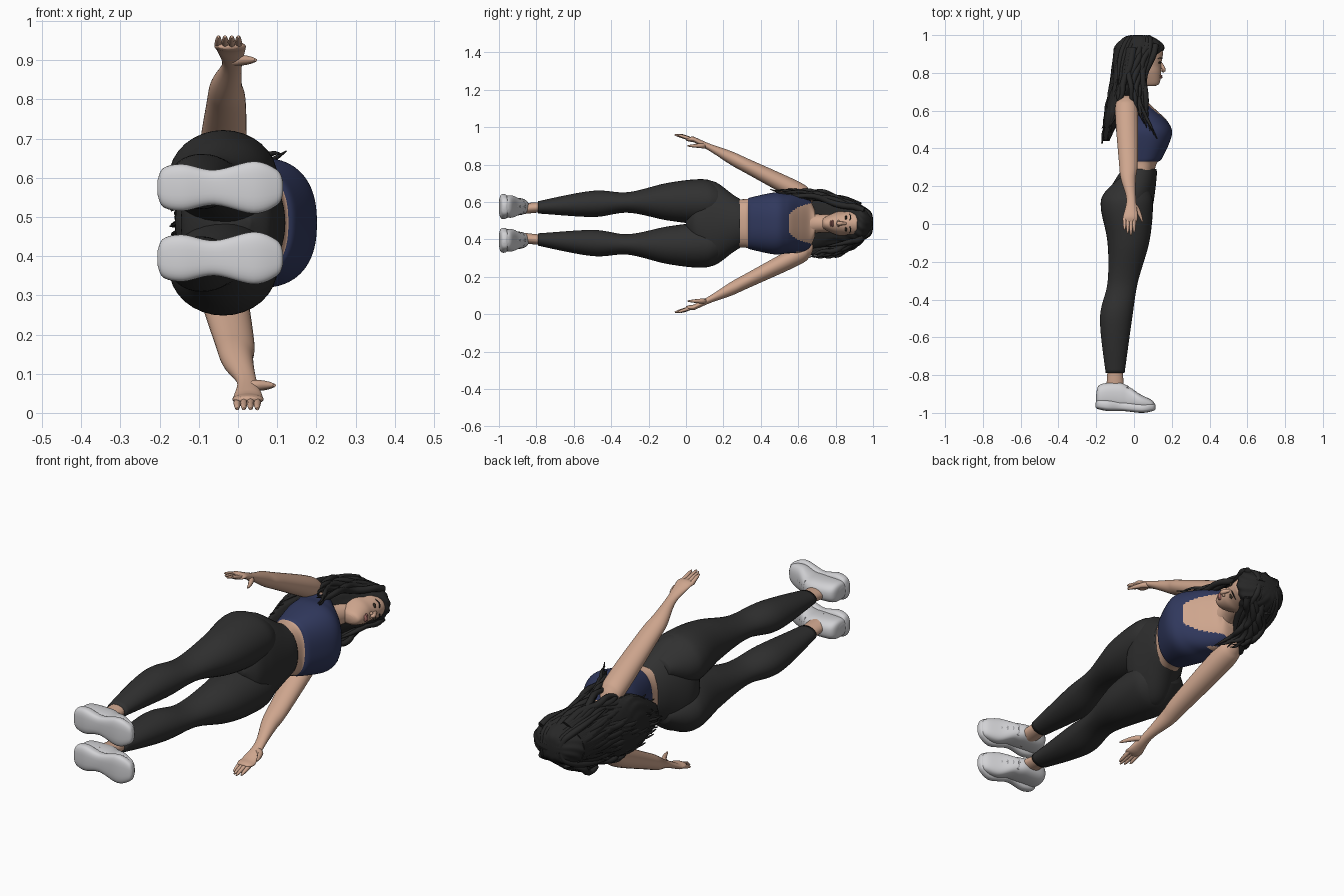
import bpy, bmesh, math, random

random.seed(4)
MIDDLE = 0.485  # lateral middle of the body along z; x is forward, y is up the body

cube = bpy.data.objects.get("Cube")
if cube:
    bpy.data.objects.remove(cube, do_unlink=True)


def material(name, *rgb):
    mat = bpy.data.materials.new(name)
    mat.use_nodes = True
    mat.diffuse_color = (*rgb, 1)
    shader = mat.node_tree.nodes["Principled BSDF"]
    shader.inputs["Base Color"].default_value = (*rgb, 1)
    shader.inputs["Roughness"].default_value = 0.8
    return mat


SKIN = material("skin", 0.62, 0.38, 0.27)
NAVY = material("navy_fabric", 0.03, 0.04, 0.11)
BLACK = material("black_fabric", 0.03, 0.03, 0.03)
HAIR = material("dark_hair", 0.02, 0.02, 0.02)
WHITE = material("shoe_white", 0.64, 0.64, 0.66)
GREY = material("lace_grey", 0.4, 0.4, 0.42)
LIP = material("lip_rose", 0.4, 0.16, 0.14)
EYE = material("eye_dark", 0.04, 0.03, 0.02)


def smooth_rows(rows, steps):
    """Catmull-Rom interpolation through rows of numbers."""
    result = []
    last = len(rows) - 1
    for i in range(last):
        before, start, end, after = (rows[min(max(i + k, 0), last)] for k in (-1, 0, 1, 2))
        for j in range(steps):
            t = j / steps
            result.append([b + 0.5 * t * (c - a + t * (2 * a - 5 * b + 4 * c - d + t * (3 * (b - c) + d - a)))
                           for a, b, c, d in zip(before, start, end, after)])
    return result + [list(rows[last])]


def link(name, data, *mats):
    for mat in mats:
        data.materials.append(mat)
    ob = bpy.data.objects.new(name, data)
    bpy.context.collection.objects.link(ob)


def loft(name, rows, *mats, along_x=False, centre=lambda t: 0, side=1, power=2, n=32, steps=6, ripple=0, rule=None):
    """Skin super-ellipse rings; each row is (position, low, high, lateral half width)."""
    bm = bmesh.new()
    rings = []
    for t, low, high, half in smooth_rows(rows, steps):
        ring = []
        for k in range(n):
            angle = math.tau * k / n
            c, s = math.cos(angle), math.sin(angle)
            wave = 1 + ripple * math.sin(13 * angle + 9 * math.sin(14 * t))
            a = (low + high + (high - low) * wave * math.copysign(abs(c) ** (2 / power), c)) / 2
            b = centre(t) + half * wave * math.copysign(abs(s) ** (2 / power), s)
            x, y = (t, a) if along_x else (a, t)
            ring.append(bm.verts.new((x, y, MIDDLE + side * b)))
        rings.append(ring)
    for lower, upper in zip(rings, rings[1:]):
        for k in range(n):
            m = (k + 1) % n
            bm.faces.new((lower[k], lower[m], upper[m], upper[k]))
    bm.faces.new(rings[0])
    bm.faces.new(rings[-1])
    bmesh.ops.recalc_face_normals(bm, faces=bm.faces)
    for face in bm.faces:
        face.smooth = True
        if rule:
            face.material_index = rule(face.calc_center_median())
    mesh = bpy.data.meshes.new(name)
    bm.to_mesh(mesh)
    bm.free()
    link(name, mesh, *mats)


def tube(name, points, mat):
    """Round tapering tube; each point is (x, y, lateral offset, radius)."""
    curve = bpy.data.curves.new(name, "CURVE")
    curve.dimensions = "3D"
    curve.bevel_depth = 1
    curve.bevel_resolution = 2
    curve.use_fill_caps = True
    rows = smooth_rows(points, 4)
    spline = curve.splines.new("POLY")
    spline.points.add(len(rows) - 1)
    for point, (x, y, offset, radius) in zip(spline.points, rows):
        point.co = (x, y, MIDDLE + offset, 1)
        point.radius = max(radius, 0.001)
    spline.use_smooth = True
    link(name, curve, mat)


def ball(name, x, y, offset, size, mat):
    bpy.ops.mesh.primitive_uv_sphere_add(segments=16, ring_count=10, radius=1, location=(x, y, MIDDLE + offset))
    ob = bpy.context.object
    ob.name = name
    ob.scale = size
    ob.data.materials.append(mat)
    bpy.ops.object.shade_smooth()


# Torso: bare midriff, cropped top with scooped neckline and shoulder straps
def top_colour(point):
    across = abs(point.z - MIDDLE)
    neckline = 0.55 + 0.09 * (across / 0.1) ** 4
    in_scoop = point.y > neckline and across < 0.11
    past_strap = point.y > 0.59 and across > 0.15
    midriff = point.y < 0.33
    return 0 if midriff or in_scoop or past_strap or point.y > 0.67 else 1


loft("torso_and_top", [
    (0.24, -0.06, 0.1, 0.13), (0.32, -0.05, 0.12, 0.13), (0.35, -0.06, 0.15, 0.14), (0.47, -0.09, 0.2, 0.165),
    (0.54, -0.1, 0.18, 0.16), (0.61, -0.1, 0.11, 0.155), (0.66, -0.07, 0.06, 0.13), (0.69, -0.05, 0.05, 0.07)],
    SKIN, NAVY, power=2.4, n=96, steps=12, rule=top_colour)
loft("neck", [(0.64, -0.05, 0.06, 0.07), (0.7, -0.04, 0.06, 0.05), (0.79, -0.03, 0.08, 0.05)], SKIN)

# Leggings: hips up to the waistband
loft("leggings_hips", [
    (0, -0.05, 0.03, 0.02), (0.04, -0.1, 0.08, 0.14), (0.1, -0.14, 0.1, 0.22), (0.16, -0.14, 0.11, 0.22),
    (0.25, -0.09, 0.12, 0.155), (0.29, -0.06, 0.12, 0.13)], BLACK, n=48)

for side, label in ((1, "left"), (-1, "right")):
    # Legging leg and bare ankle
    leg_centre = lambda y: 0.117 - 0.05 * y * y
    loft(label + "_leg", [
        (-0.79, -0.15, -0.05, 0.033), (-0.5, -0.18, -0.01, 0.07), (-0.31, -0.14, 0.02, 0.055),
        (-0.1, -0.14, 0.08, 0.1), (0.08, -0.175, 0.1, 0.12), (0.16, -0.16, 0.09, 0.1),
        (0.24, -0.08, 0.04, 0.04)], BLACK, centre=leg_centre, side=side, steps=9)
    loft(label + "_ankle", [(-0.92, -0.15, -0.05, 0.03), (-0.77, -0.14, -0.06, 0.027)],
         SKIN, centre=leg_centre, side=side)

    # Trainer: upper, waisted sole, laces
    shoe = dict(along_x=True, centre=lambda x: 0.09, side=side)
    loft(label + "_shoe_upper", [
        (-0.2, -0.95, -0.9, 0.02), (-0.18, -0.97, -0.85, 0.045), (-0.08, -0.98, -0.84, 0.045),
        (-0.03, -0.98, -0.86, 0.045), (0.03, -0.98, -0.9, 0.06), (0.09, -0.98, -0.93, 0.045),
        (0.11, -0.97, -0.95, 0.02)], WHITE, power=2.5, **shoe)
    loft(label + "_shoe_sole", [
        (-0.205, -0.97, -0.95, 0.02), (-0.19, -0.98, -0.93, 0.05), (-0.14, -0.99, -0.93, 0.06),
        (-0.06, -0.99, -0.94, 0.045), (0.04, -1, -0.95, 0.067), (0.1, -0.99, -0.95, 0.045),
        (0.115, -0.98, -0.96, 0.015)], WHITE, power=3, **shoe)
    for i in range(4):
        x, y = 0.022 * i - 0.035, -0.86 - 0.015 * i
        tube(f"{label}_lace_{i}", [(x, y - drop, side * across, 0.005) for across, drop in
                                   ((0.06, 0.01), (0.09, 0), (0.12, 0.01))], GREY)

    # Arm slopes outwards; the right one swings slightly forward
    def swing(y):
        return max(0, 0.6 - y) * 0.08 if side < 0 else 0

    arm = [(0.68, -0.05, -0.02, 0.01), (0.66, -0.08, 0, 0.04), (0.6, -0.1, 0.02, 0.055), (0.33, -0.08, 0.02, 0.042),
           (0.24, -0.07, 0.01, 0.037), (0.13, -0.04, 0.01, 0.02), (0.03, -0.06, 0.02, 0.014), (0, -0.05, 0, 0.007)]
    loft(label + "_arm", [(y, back + swing(y), front + swing(y), half) for y, back, front, half in arm],
         SKIN, centre=lambda y: min(0.47 - 0.5 * y, 0.45), side=side)

    # Fingers and thumb
    for i, length in enumerate((0.06, 0.08, 0.09, 0.075)):
        x = 0.017 * i - 0.05 + swing(0)
        tube(f"{label}_finger_{i}", [(x, 0.03 - length * t, side * (0.45 + 0.025 * t), 0.0095 - 0.006 * t ** 4)
                                     for t in (0, 0.4, 0.8, 1)], SKIN)
    tube(label + "_thumb", [(swing(0) - 0.01 + 0.055 * t, 0.1 - 0.09 * t * t, side * 0.415, 0.014 - 0.01 * t ** 3)
                            for t in (0, 0.4, 0.8, 1)], SKIN)

    # Eye, brow and nostril wing
    ball(label + "_eye", 0.136, 0.855, side * 0.03, (0.008, 0.006, 0.013), EYE)
    tube(label + "_brow", [(0.15, 0.875, side * 0.014, 0.002), (0.145, 0.88, side * 0.034, 0.003),
                           (0.125, 0.875, side * 0.053, 0.001)], HAIR)
    ball(label + "_nostril", 0.147, 0.815, side * 0.01, (0.008, 0.007, 0.008), SKIN)

# Head, nose and lips
loft("head", [
    (0.73, 0.06, 0.11, 0.02), (0.745, 0.02, 0.135, 0.035), (0.8, -0.03, 0.143, 0.06), (0.84, -0.05, 0.143, 0.067),
    (0.89, -0.06, 0.152, 0.072), (0.92, -0.06, 0.148, 0.07), (0.97, -0.02, 0.1, 0.04)], SKIN)
tube("nose", [(0.137, 0.86, 0, 0.007), (0.157, 0.818, 0, 0.011), (0.148, 0.808, 0, 0.005)], SKIN)
for label, y, width in (("upper", 0.784, 0.02), ("lower", 0.776, 0.017)):
    ball(label + "_lip", 0.142, y, 0, (0.009, 0.006, width), LIP)

# Hair: main mass sweeping back from the face
loft("hair_mass", [
    (1, 0, 0.04, 0.02), (0.99, -0.05, 0.1, 0.06), (0.94, -0.1, 0.16, 0.095), (0.89, -0.105, 0.13, 0.107),
    (0.79, -0.11, 0.06, 0.12), (0.64, -0.145, -0.04, 0.14), (0.55, -0.16, -0.08, 0.125), (0.44, -0.16, -0.13, 0.05)],
    HAIR, n=104, ripple=0.022)


def lock(name, path, thickness, count=10):
    """Tapering lock of hair along a path function of t from root to tip."""
    steps = [k / count for k in range(count + 1)]
    tube(name, [(*path(t), thickness * (1 - t ** 3) + 0.002) for t in steps], HAIR)


# Hair: wavy locks down the back
lock_count = 38
for i in range(lock_count):
    across = 2 * i / (lock_count - 1) - 1
    length = random.uniform(0.43, 0.51) - 0.1 * across ** 2
    phase = random.uniform(0, math.tau)

    def back_path(t):
        wave = 0.013 * t * math.sin(phase + 13 * t)
        x = -0.088 - 0.075 * t ** 1.3 + 0.085 * across ** 2 * (1 - 0.3 * t) + wave
        spread = across * (0.095 + 0.055 * math.sin(2.4 * t))
        return x, 0.93 - length * t, spread + 0.012 * t * math.cos(phase + 11 * t)

    lock(f"back_lock_{i}", back_path, 0.017)

# Hair: locks framing the face, longer over the left shoulder
for i in range(7):
    f = i / 6
    for side, label, length in ((1, "left", 0.5 - 0.12 * f), (-1, "right", 0.29 - 0.05 * f)):
        def face_path(t):
            x = 0.115 - 0.08 * f - 0.06 * math.sin(math.pi * t) + 0.008 * math.sin(14 * t + i)
            x -= 0.05 * t if side < 0 else 0
            spread = 0.06 + 0.115 * t ** 0.65 + 0.02 * f * math.sin(3 * t) + 0.009 * math.cos(12 * t + 2 * i)
            return x, 0.95 - length * t, side * spread

        lock(f"{label}_face_lock_{i}", face_path, 0.015)

# Hair: combed locks over the crown from the parting
for i in range(9):
    for side, label in ((1, "left"), (-1, "right")):
        def crown_path(t):
            x = (0.02 * i - 0.06) * (0.6 + 0.3 * math.sin(math.pi * t)) + 0.02 - 0.07 * t
            return x, 0.985 - 0.25 * t ** 1.5, side * (0.01 + 0.115 * t ** 0.5)

        lock(f"{label}_crown_lock_{i}", crown_path, 0.014)

# Turn the tubes into meshes
bpy.ops.object.select_all(action="DESELECT")
tubes = [ob for ob in bpy.context.scene.objects if ob.type == "CURVE"]
for ob in tubes:
    ob.select_set(True)
bpy.context.view_layer.objects.active = tubes[0]
bpy.ops.object.convert(target="MESH")
